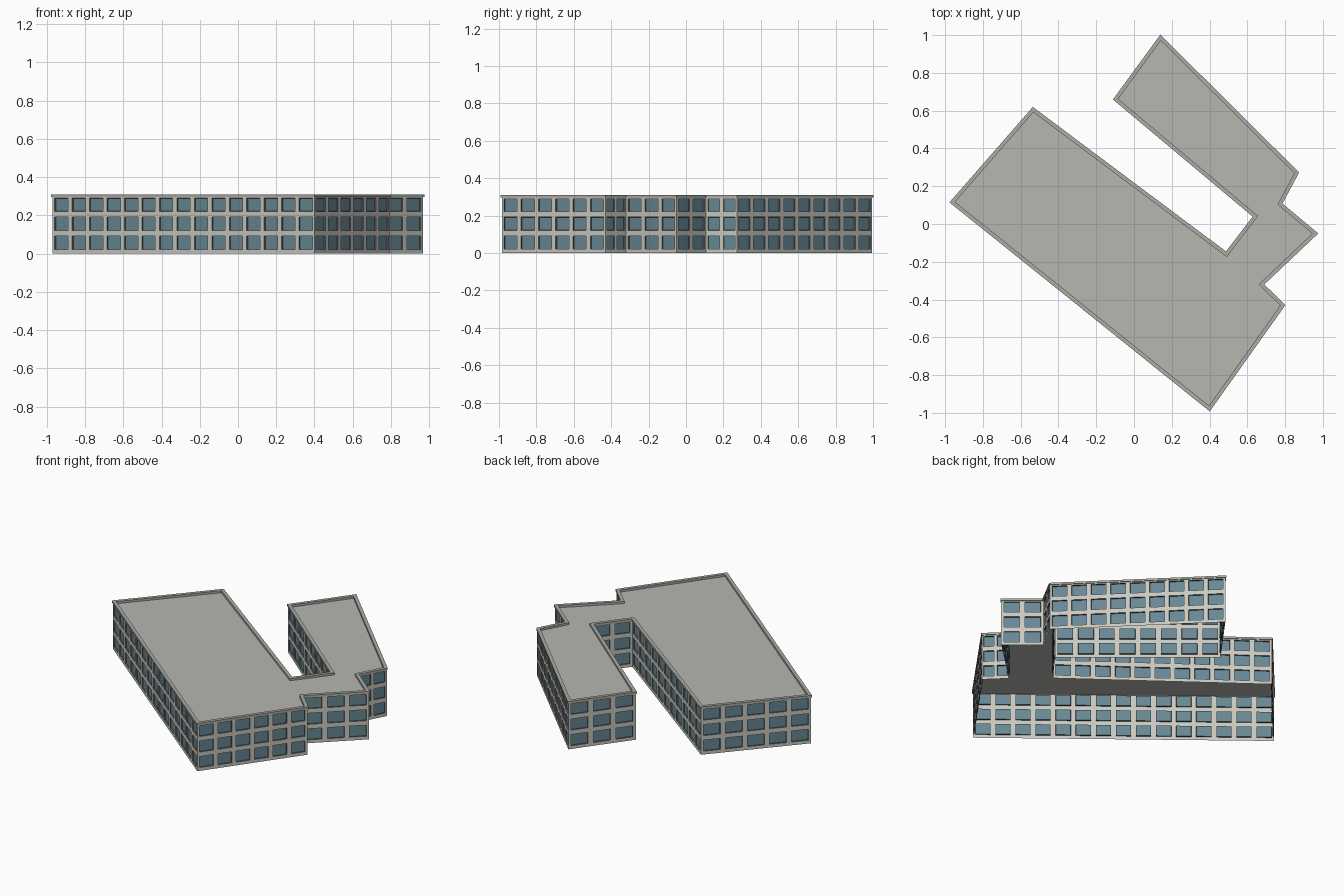
import bpy, bmesh, math
from mathutils import Vector

if "Cube" in bpy.data.objects:
    bpy.data.objects.remove(bpy.data.objects["Cube"])

# building footprint, counter-clockwise
PLAN = [Vector(p) for p in [
    (0.14, 0.995), (-0.105, 0.66), (0.635, 0.04), (0.488, -0.152),
    (-0.535, 0.613), (-0.97, 0.115), (0.40, -0.985), (0.795, -0.43),
    (0.683, -0.32), (0.968, -0.05), (0.78, 0.107), (0.868, 0.272)]]
ROOF_Z, TOP_Z = 0.296, 0.31
BAY = 0.1125
FLOORS = [(0.021, 0.092), (0.121, 0.192), (0.221, 0.290)]


def material(name, r, g, b):
    def lin(c):
        c /= 255
        return c / 12.92 if c <= 0.04045 else ((c + 0.055) / 1.055) ** 2.4
    m = bpy.data.materials.new(name)
    m.diffuse_color = (lin(r), lin(g), lin(b), 1)
    m.use_nodes = True
    m.node_tree.nodes["Principled BSDF"].inputs["Base Color"].default_value = m.diffuse_color
    return m


WALL = material("pale wall", 203, 202, 193)
GLASS = material("blue glass", 104, 136, 149)
FRAME = material("dark frame", 92, 98, 100)
ROOF = material("grey roof", 182, 183, 176)
COPING = material("coping", 172, 171, 164)


def finish(bm, name, mats):
    me = bpy.data.meshes.new(name)
    bm.to_mesh(me)
    bm.free()
    for m in mats:
        me.materials.append(m)
    ob = bpy.data.objects.new(name, me)
    bpy.context.collection.objects.link(ob)
    return ob


def offset(poly, d):
    """Mitred outline, d > 0 grows outward."""
    out = []
    for i, p in enumerate(poly):
        e0 = (p - poly[i - 1]).normalized()
        e1 = (poly[(i + 1) % len(poly)] - p).normalized()
        n0, n1 = Vector((e0.y, -e0.x)), Vector((e1.y, -e1.x))
        out.append(p + (n0 + n1) * (d / (1 + n0.dot(n1))))
    return out


# walls: a grid per side, window cells inset and pushed back
bm = bmesh.new()
windows = []
zs = [0.0] + [z for f in FLOORS for z in f] + [ROOF_Z + 0.002]
for i, a in enumerate(PLAN):
    b = PLAN[(i + 1) % len(PLAN)]
    n = max(2, math.floor((b - a).length / BAY))
    ts = [0.0] + [(k + s) / n for k in range(n) for s in (0.12, 0.88)] + [1.0]
    grid = [[bm.verts.new((*a.lerp(b, t), z)) for t in ts] for z in zs]
    for r in range(len(zs) - 1):
        for c in range(len(ts) - 1):
            f = bm.faces.new((grid[r][c], grid[r][c + 1],
                              grid[r + 1][c + 1], grid[r + 1][c]))
            if r % 2 and c % 2:
                f.material_index = 1
                windows.append(f)
bmesh.ops.remove_doubles(bm, verts=bm.verts[:], dist=1e-5)
bm.normal_update()
rims = bmesh.ops.inset_individual(bm, faces=windows, thickness=0.0015, depth=-0.008)
for f in rims["faces"]:
    f.material_index = 2
finish(bm, "walls_and_windows", [WALL, GLASS, FRAME])

# flat roof slab
bm = bmesh.new()
bm.faces.new([bm.verts.new((p.x, p.y, ROOF_Z)) for p in offset(PLAN, -0.001)])
finish(bm, "roof", [ROOF])

# raised coping around the roof edge
bm = bmesh.new()
rings = [[bm.verts.new((p.x, p.y, z)) for p in offset(PLAN, d)]
         for d, z in ((0.0, 0.297), (0.005, 0.297), (0.005, TOP_Z),
                      (-0.016, TOP_Z), (-0.016, ROOF_Z))]
for lo, hi in zip(rings, rings[1:]):
    for i in range(len(PLAN)):
        j = (i + 1) % len(PLAN)
        bm.faces.new((lo[i], lo[j], hi[j], hi[i]))
finish(bm, "roof_coping", [COPING])
